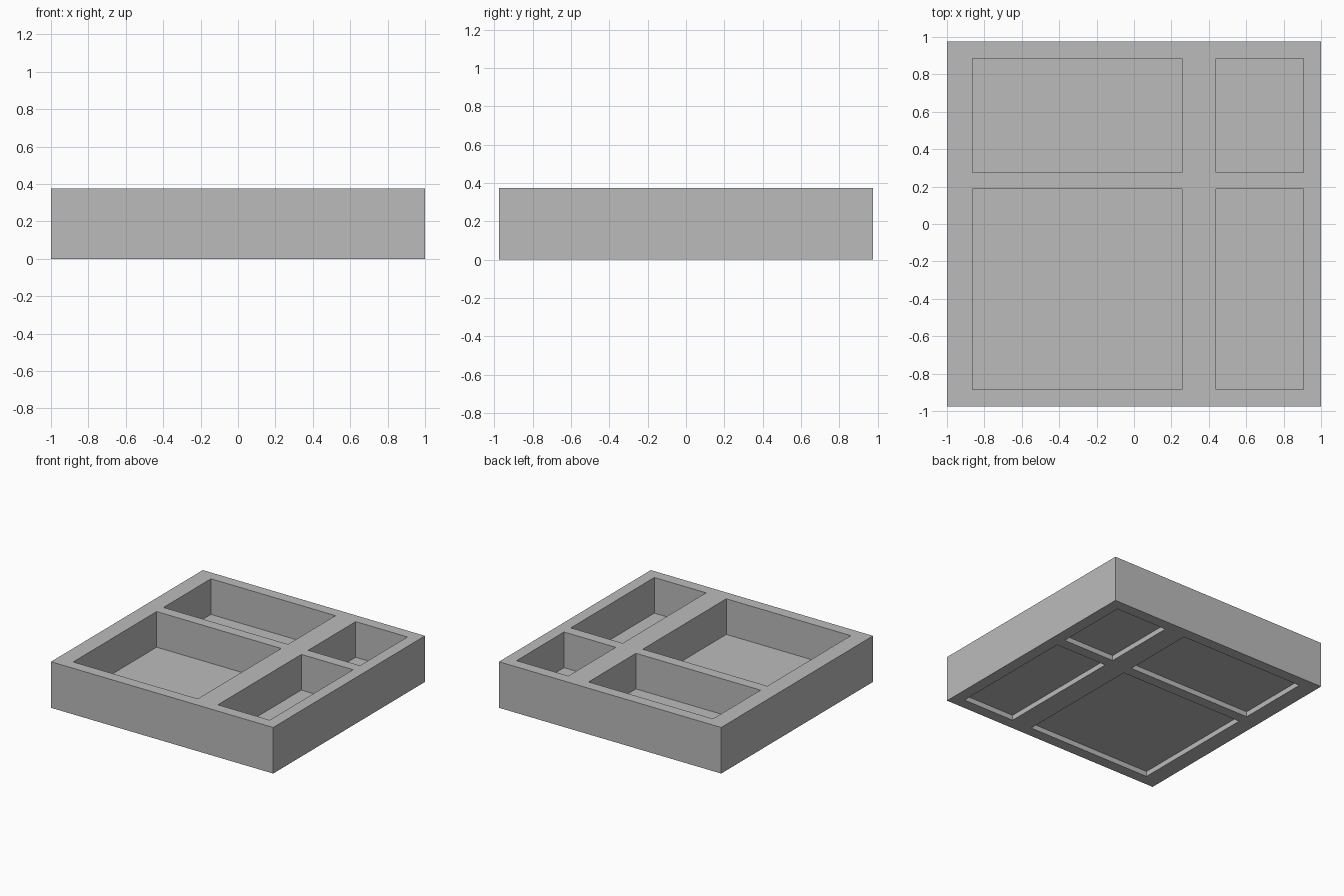
import bpy, bmesh

if "Cube" in bpy.data.objects:
    bpy.data.objects.remove(bpy.data.objects["Cube"])

# Frame grid lines; odd-numbered cells in both directions are openings
XS = [-1.0, -0.864, 0.257, 0.439, 0.905, 1.0]
YS = [-0.976, -0.885, 0.188, 0.276, 0.886, 0.976]
HEIGHT = 0.375
PANEL_BOTTOM, PANEL_TOP = 0.042, 0.085

grey = bpy.data.materials.new("plain_grey")
grey.diffuse_color = (0.5, 0.5, 0.5, 1)
grey.use_nodes = True
grey.node_tree.nodes["Principled BSDF"].inputs["Base Color"].default_value = grey.diffuse_color


def prism(name, cells, z0, z1):
    """Extrude a set of grid cells into one closed solid."""
    bm = bmesh.new()
    for i, j in cells:
        corners = [(i, j), (i + 1, j), (i + 1, j + 1), (i, j + 1)]
        bm.faces.new([bm.verts.new((XS[a], YS[b], z0)) for a, b in corners])
    bmesh.ops.remove_doubles(bm, verts=bm.verts[:], dist=1e-5)
    base = bm.faces[:]
    top = bmesh.ops.extrude_face_region(bm, geom=base, use_keep_orig=True)
    for v in top["geom"]:
        if isinstance(v, bmesh.types.BMVert):
            v.co.z = z1
    bmesh.ops.recalc_face_normals(bm, faces=bm.faces[:])
    mesh = bpy.data.meshes.new(name)
    bm.to_mesh(mesh)
    bm.free()
    mesh.materials.append(grey)
    obj = bpy.data.objects.new(name, mesh)
    bpy.context.collection.objects.link(obj)
    return obj


openings = [(i, j) for i in (1, 3) for j in (1, 3)]
solid = [(i, j) for i in range(5) for j in range(5) if (i, j) not in openings]

# Thick outer frame with its crossing bars
prism("frame", solid, 0, HEIGHT)

# Thin panels set low in each opening
names = ["large_panel", "back_left_panel", "front_right_panel", "back_right_panel"]
for name, cell in zip(names, openings):
    prism(name, [cell], PANEL_BOTTOM, PANEL_TOP)
